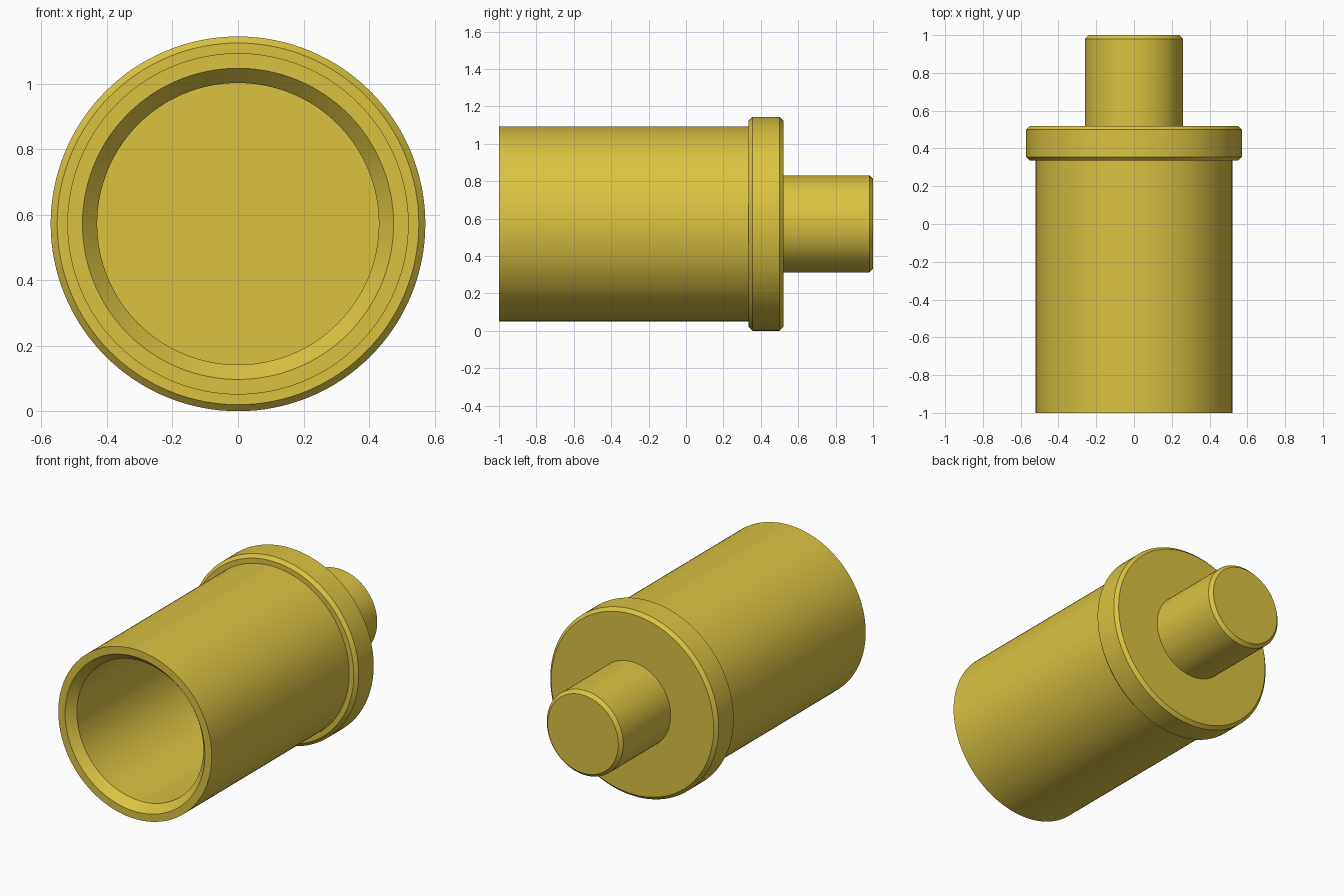
import bpy, bmesh, math
from mathutils import Matrix, Vector

cube = bpy.data.objects.get("Cube")
if cube:
    bpy.data.objects.remove(cube, do_unlink=True)

SEGMENTS = 128
AXIS_Z = 0.572

brass = bpy.data.materials.new("brass yellow")
brass.use_nodes = True
colour = (0.70, 0.55, 0.055, 1)
brass.diffuse_color = colour
brass.node_tree.nodes["Principled BSDF"].inputs["Base Color"].default_value = colour


def lathe(name, profile):
    """Spin (radius, y) points about the y axis."""
    bm = bmesh.new()
    verts = [bm.verts.new((r, y, 0)) for r, y in profile]
    edges = [bm.edges.new(pair) for pair in zip(verts, verts[1:])]
    bmesh.ops.spin(bm, geom=verts + edges, cent=(0, 0, 0), axis=(0, 1, 0),
                   angle=math.tau, steps=SEGMENTS, use_merge=True)
    bmesh.ops.remove_doubles(bm, verts=bm.verts, dist=0.0001)
    bmesh.ops.recalc_face_normals(bm, faces=bm.faces)
    bm.transform(Matrix.Translation(Vector((0, 0, AXIS_Z))))
    mesh = bpy.data.meshes.new(name)
    bm.to_mesh(mesh)
    bm.free()
    mesh.materials.append(brass)
    obj = bpy.data.objects.new(name, mesh)
    bpy.context.collection.objects.link(obj)
    bpy.ops.object.select_all(action='DESELECT')
    obj.select_set(True)
    bpy.context.view_layer.objects.active = obj
    bpy.ops.object.shade_smooth_by_angle(angle=math.radians(30))
    return obj


# Radii and stations along the axis
bore, mouth, sleeve, flange, shaft = 0.43, 0.475, 0.521, 0.572, 0.26
front, bore_end, flange_front, flange_back, back = -1, 0.335, 0.335, 0.52, 1
bevel = 0.02

# One turned body: blind bore, chamfered mouth, sleeve, flange and shaft
bore_profile = [(0, bore_end), (bore, bore_end), (bore, front + 0.05), (mouth, front)]
sleeve_profile = [(sleeve, front), (sleeve, flange_front)]
flange_profile = [(flange - bevel, flange_front), (flange, flange_front + bevel),
                  (flange, flange_back - bevel), (flange - bevel, flange_back)]
shaft_profile = [(shaft, flange_back), (shaft, back - bevel),
                 (shaft - bevel, back), (0, back)]
lathe("flanged_sleeve_with_shaft",
      bore_profile + sleeve_profile + flange_profile + shaft_profile)
